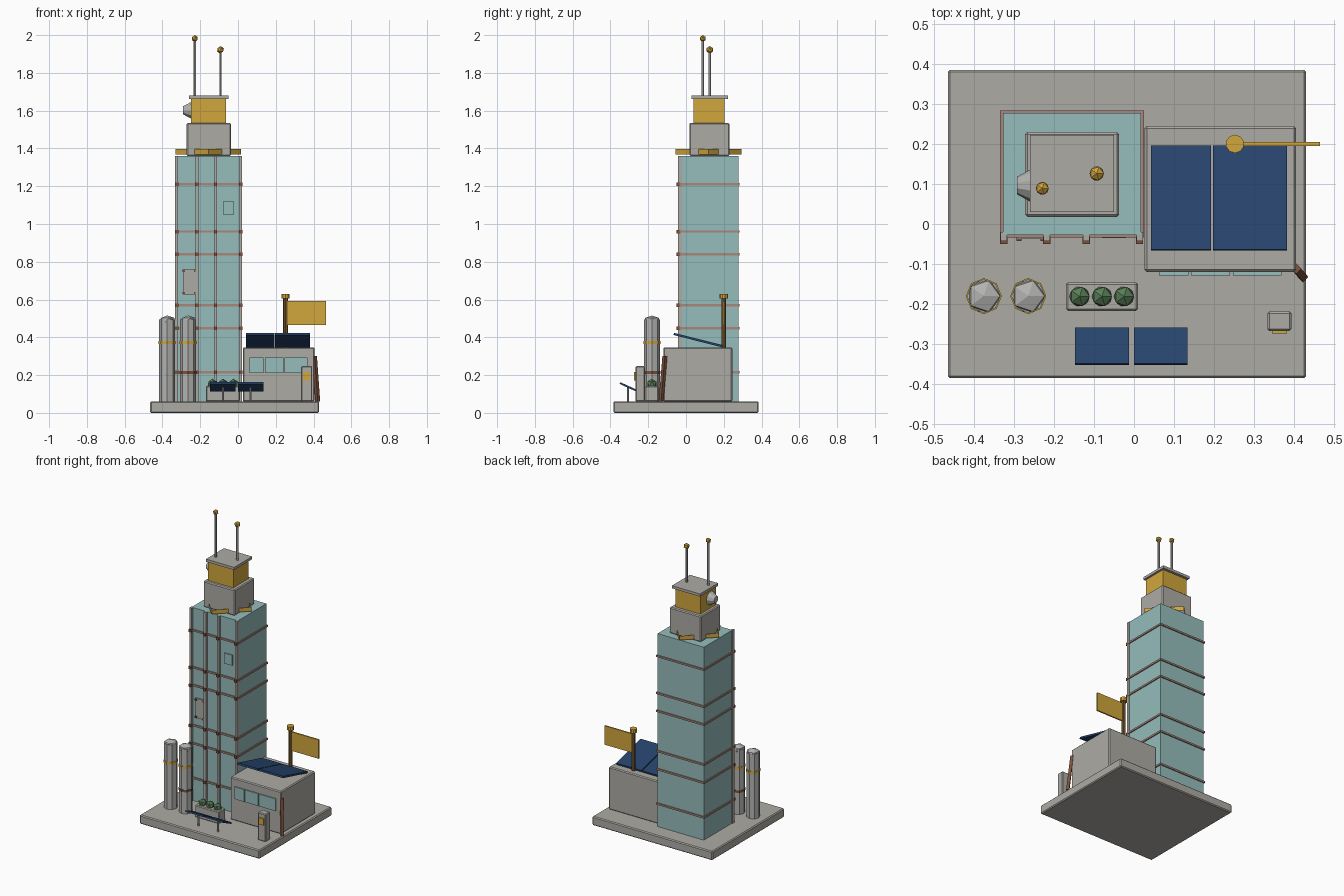
import bpy, bmesh, math
from mathutils import Vector

if "Cube" in bpy.data.objects:
    bpy.data.objects.remove(bpy.data.objects["Cube"])


def material(name, r, g, b):
    m = bpy.data.materials.new(name)
    m.diffuse_color = (r, g, b, 1)
    m.use_nodes = True
    m.node_tree.nodes["Principled BSDF"].inputs["Base Color"].default_value = m.diffuse_color
    return m


CONCRETE = material("concrete", 0.42, 0.41, 0.375)
GLASS = material("teal glass", 0.30, 0.51, 0.50)
GOLD = material("gold", 0.64, 0.38, 0.045)
NAVY = material("solar navy", 0.02, 0.058, 0.15)
GREEN = material("leaf green", 0.10, 0.21, 0.095)
RUST = material("rust", 0.20, 0.08, 0.045)
COPPER = material("pale copper", 0.40, 0.24, 0.20)
STEEL = material("steel", 0.45, 0.45, 0.44)
BRONZE = material("bronze", 0.19, 0.10, 0.03)


def finish(name, bm, mat):
    me = bpy.data.meshes.new(name)
    bm.to_mesh(me)
    bm.free()
    me.materials.append(mat)
    ob = bpy.data.objects.new(name, me)
    bpy.context.collection.objects.link(ob)
    return ob


def box(name, x, y, z, mat, bevel=0):
    """Box from three (min, max) ranges."""
    bm = bmesh.new()
    bmesh.ops.create_cube(bm, size=1)
    for v in bm.verts:
        v.co = [(r[0] + r[1]) / 2 + c * (r[1] - r[0]) for c, r in zip(v.co, (x, y, z))]
    if bevel:
        bmesh.ops.bevel(bm, geom=bm.edges[:], offset=bevel, segments=1, affect='EDGES')
    return finish(name, bm, mat)


def rod(name, a, b, r, mat, sides=8, r2=None, caps=True):
    """Prism or cone between two points."""
    a, b = Vector(a), Vector(b)
    bm = bmesh.new()
    bmesh.ops.create_cone(bm, cap_ends=caps, segments=sides, radius1=r,
                          radius2=r if r2 is None else r2, depth=(b - a).length)
    q = Vector((0, 0, 1)).rotation_difference(b - a)
    for v in bm.verts:
        v.co = q @ v.co + (a + b) / 2
    return finish(name, bm, mat)


def ball(name, c, r, mat, flat=1):
    bm = bmesh.new()
    bmesh.ops.create_icosphere(bm, subdivisions=1, radius=r)
    for v in bm.verts:
        v.co = Vector((v.co.x, v.co.y, v.co.z * flat)) + Vector(c)
    return finish(name, bm, mat)


def panel(name, x, y0, z0, y1, z1, mat, t=0.012):
    """Tilted slab running from (y0, z0) up front to (y1, z1) at the back."""
    ob = box(name, x, (-0.5, 0.5), (-t / 2, t / 2), mat)
    length, ang = math.hypot(y1 - y0, z1 - z0), math.atan2(z1 - z0, y1 - y0)
    for v in ob.data.vertices:
        s, h = v.co.y * length, v.co.z
        v.co.y = (y0 + y1) / 2 + s * math.cos(ang) - h * math.sin(ang)
        v.co.z = (z0 + z1) / 2 + s * math.sin(ang) + h * math.cos(ang)
    return ob


# Base slab
box("base_slab", (-0.465, 0.43), (-0.385, 0.385), (0, 0.06), CONCRETE, 0.006)

# Tower with mullions, wrap-around bands and their joints
box("tower", (-0.327, 0.018), (-0.027, 0.277), (0.06, 1.36), GLASS)
posts = (-0.325, -0.218, -0.119, 0.014)
for i, x in enumerate(posts):
    box(f"mullion_{i}", (x - 0.008, x + 0.008), (-0.043, -0.02), (0.06, 1.36), CONCRETE)
for j, z in enumerate((0.215, 0.448, 0.57, 0.84, 0.96, 1.21)):
    box(f"tower_band_{j}", (-0.334, 0.025), (-0.034, 0.284), (z - 0.006, z + 0.006), COPPER)
    for i, x in enumerate(posts):
        box(f"joint_{j}_{i}", (x - 0.009, x + 0.009), (-0.05, -0.03), (z - 0.009, z + 0.009), RUST)

# Repair plate with bolts, and a small hatch window
box("repair_plate", (-0.292, -0.223), (-0.036, -0.027), (0.628, 0.76), CONCRETE)
for i, x in enumerate((-0.287, -0.228)):
    for j, z in enumerate((0.635, 0.753)):
        box(f"plate_bolt_{i}_{j}", (x - 0.006, x + 0.006), (-0.043, -0.03), (z - 0.006, z + 0.006), RUST)
box("hatch_window", (-0.08, -0.02), (-0.035, -0.027), (1.05, 1.12), GLASS)

# Crown: setback, open diamond collar, gold lantern, cap
box("crown_block", (-0.272, -0.037), (0.018, 0.23), (1.36, 1.535), CONCRETE, 0.006)
rod("crown_collar", (-0.157, 0.119, 1.368), (-0.157, 0.119, 1.396), 0.174, GOLD, 4, caps=False)
box("lantern", (-0.25, -0.063), (0.04, 0.204), (1.535, 1.665), GOLD)
box("crown_cap", (-0.26, -0.05), (0.03, 0.222), (1.662, 1.68), CONCRETE)

# Dish on the left of the lantern
rod("dish", (-0.25, 0.096, 1.602), (-0.292, 0.096, 1.602), 0.045, STEEL, 10, 0.022)

# Antennas
for i, (x, y, z, r) in enumerate(((-0.229, 0.089, 1.982, 0.018), (-0.093, 0.126, 1.922, 0.02))):
    rod(f"antenna_mast_{i}", (x, y, 1.675), (x, y, z), 0.007, STEEL, 6)
    ball(f"antenna_ball_{i}", (x, y, z), r, GOLD)

# Annex with front windows
box("annex", (0.026, 0.405), (-0.12, 0.245), (0.06, 0.347), CONCRETE, 0.006)
for i, x in enumerate(((0.062, 0.136), (0.142, 0.24), (0.247, 0.368))):
    box(f"annex_window_{i}", x, (-0.128, -0.119), (0.21, 0.292), GLASS)

# Solar panels on the roof and on the ground
for i, x in enumerate(((0.042, 0.192), (0.197, 0.382))):
    panel(f"roof_panel_{i}", x, -0.065, 0.418, 0.194, 0.353, NAVY)
for i, x in enumerate((-0.08, 0.067)):
    panel(f"ground_panel_{i}", (x - 0.067, x + 0.067), -0.35, 0.158, -0.26, 0.117, NAVY, 0.01)
    rod(f"ground_panel_leg_{i}", (x, -0.307, 0.055), (x, -0.307, 0.137), 0.006, STEEL, 6)

# Flagpole and flag
rod("flagpole", (0.252, 0.2, 0.34), (0.252, 0.2, 0.61), 0.013, BRONZE, 8)
rod("flagpole_cap", (0.252, 0.2, 0.605), (0.252, 0.2, 0.63), 0.023, GOLD, 10)
box("flag", (0.26, 0.465), (0.195, 0.205), (0.465, 0.592), GOLD)

# Storage tanks with low domes and straps
for i, x in enumerate((-0.375, -0.264)):
    rod(f"tank_{i}", (x, -0.18, 0.06), (x, -0.18, 0.495), 0.042, STEEL, 8)
    ball(f"tank_dome_{i}", (x, -0.18, 0.492), 0.045, STEEL, 0.52)
    rod(f"tank_strap_{i}", (x, -0.18, 0.364), (x, -0.18, 0.38), 0.045, GOLD, 8)
rod("tank_rust_strap", (-0.264, -0.18, 0.207), (-0.264, -0.18, 0.222), 0.045, RUST, 8)

# Planter and shrubs
box("planter", (-0.17, 0.01), (-0.217, -0.146), (0.06, 0.142), CONCRETE, 0.005)
for i, x in enumerate((-0.136, -0.08, -0.025)):
    ball(f"shrub_{i}", (x, -0.181, 0.153), 0.028, GREEN)

# Kiosk with gold screen
box("kiosk", (0.333, 0.393), (-0.267, -0.218), (0.06, 0.247), CONCRETE, 0.005)
box("kiosk_screen", (0.345, 0.382), (-0.274, -0.266), (0.172, 0.216), GOLD)

# Fallen beam leaning on the annex corner
rod("leaning_beam", (0.422, -0.132, 0.06), (0.405, -0.112, 0.3), 0.013, RUST, 4)
